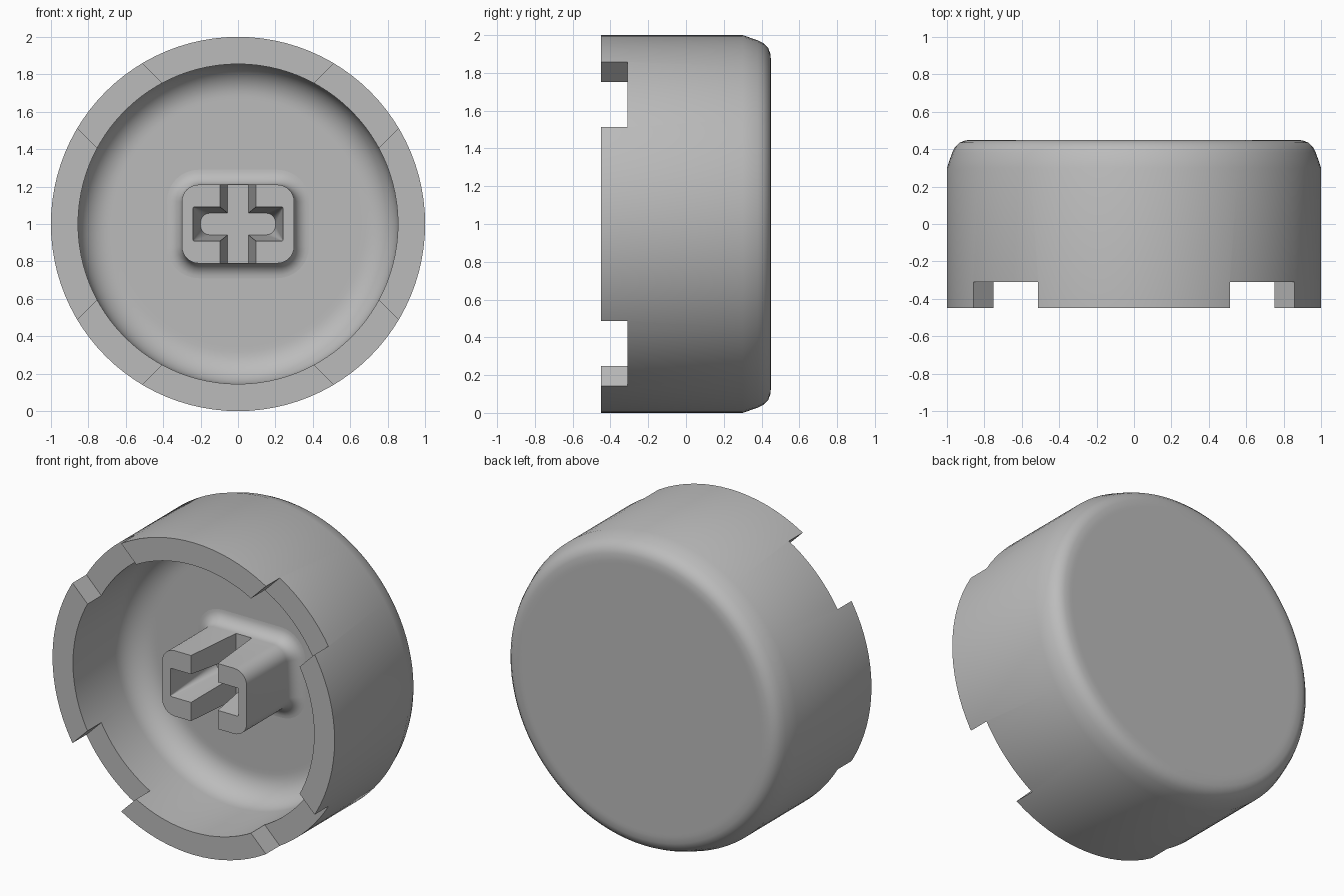
import bpy, bmesh, math
from mathutils import Matrix

if "Cube" in bpy.data.objects:
    bpy.data.objects.remove(bpy.data.objects["Cube"])

grey = bpy.data.materials.new("plain grey")
grey.use_nodes = True
grey.diffuse_color = (0.5, 0.5, 0.5, 1)
grey.node_tree.nodes["Principled BSDF"].inputs["Base Color"].default_value = (0.5, 0.5, 0.5, 1)


def loft(name, rings):
    """Skin a list of (outline, y) rings and cap both ends; z is centred on 1."""
    bm = bmesh.new()
    loops = [[bm.verts.new((x, y, z + 1)) for x, z in pts] for pts, y in rings]
    n = len(loops[0])
    for a, b in zip(loops, loops[1:]):
        for i in range(n):
            j = (i + 1) % n
            bm.faces.new((a[i], a[j], b[j], b[i]))
    bm.faces.new(loops[0])
    bm.faces.new(loops[-1])
    bmesh.ops.recalc_face_normals(bm, faces=bm.faces)
    mesh = bpy.data.meshes.new(name)
    bm.to_mesh(mesh)
    bm.free()
    mesh.materials.append(grey)
    obj = bpy.data.objects.new(name, mesh)
    bpy.context.collection.objects.link(obj)
    return obj


def circle(r, n=96):
    return [(r * math.cos(math.tau * i / n), r * math.sin(math.tau * i / n)) for i in range(n)]


def corner(cx, cz, r, start, steps=8):
    """Quarter arc around (cx, cz) starting at an angle in quarter turns."""
    angles = [(start + i / steps) * math.pi / 2 for i in range(steps + 1)]
    return [(cx + r * math.cos(a), cz + r * math.sin(a)) for a in angles]


def rounded_rect(w, h, r):
    signs = [(1, 1), (-1, 1), (-1, -1), (1, -1)]
    return [p for q, (sx, sz) in enumerate(signs)
            for p in corner(sx * (w - r), sz * (h - r), r, q)]


def cross(bar, w, h, r, tall=0.4):
    """Plus-shaped outline: a tall bar and a wide arm with rounded ends."""
    right = corner(w - r, -h + r, r, 3) + corner(w - r, h - r, r, 0)
    half = [(bar, -tall), (bar, -h)] + right + [(bar, h), (bar, tall)]
    return half + [(-x, -z) for x, z in half]


def cut(obj, cutter):
    cutter.hide_render = True
    mod = obj.modifiers.new("cut", 'BOOLEAN')
    mod.operation, mod.solver, mod.object = 'DIFFERENCE', 'EXACT', cutter
    bpy.context.view_layer.objects.active = obj
    bpy.ops.object.modifier_apply(modifier=mod.name)
    bpy.data.objects.remove(cutter)


def smooth(obj):
    bpy.ops.object.select_all(action='DESELECT')
    obj.select_set(True)
    bpy.context.view_layer.objects.active = obj
    bpy.ops.object.shade_smooth_by_angle(angle=math.radians(32))


# Hollow cap: inner floor, fillet, wall, rim, outer wall, rounded back
FLOOR, FILLET, INNER, FRONT = 0.14, 0.17, 0.855, -0.45
profile = [(0.66, FLOOR)]
profile += [(INNER - FILLET + x, FLOOR - FILLET + z)
            for x, z in reversed(corner(0, 0, FILLET, 0, 10))]
profile += [(INNER, FRONT), (1, FRONT), (1, 0.3), (0.972, 0.38), (0.957, 0.41),
            (0.932, 0.435), (0.9, 0.447), (0.86, 0.45), (0.84, 0.45)]
shell = loft("cap_shell", [(circle(r), y) for r, y in profile])

# Four diagonal notches in the rim
for sign in (1, -1):
    slot = loft("notch_cutter", [([(-1.3, -0.244), (1.3, -0.244), (1.3, 0.244), (-1.3, 0.244)], y)
                                 for y in (-0.6, -0.31)])
    turn = Matrix.Rotation(sign * math.pi / 4, 4, 'Y')
    lift = Matrix.Translation((0, 0, 1))
    slot.data.transform(lift @ turn @ lift.inverted())
    cut(shell, slot)
smooth(shell)

# Central stem flaring smoothly into the floor
STEM_FRONT, FLARE = -0.34, 0.08
rings = [(rounded_rect(0.3, 0.21, 0.09), STEM_FRONT)]
for i in range(9):
    a = i / 8 * math.pi / 2
    grow = FLARE * (1 - math.cos(a))
    y = FLOOR - FLARE * (1 - math.sin(a))
    rings.append((rounded_rect(0.3 + grow, 0.21 + grow, 0.09 + grow), y))
rings.append((rounded_rect(0.38, 0.29, 0.17), FLOOR + 0.03))
stem = loft("stem", rings)

# Tapered cross-shaped socket
socket = loft("socket_cutter", [(cross(0.097, 0.242, 0.092, 0.004), STEM_FRONT - 0.02),
                                (cross(0.055, 0.2, 0.058, 0.05), FLOOR - FLARE)])
cut(stem, socket)
smooth(stem)
